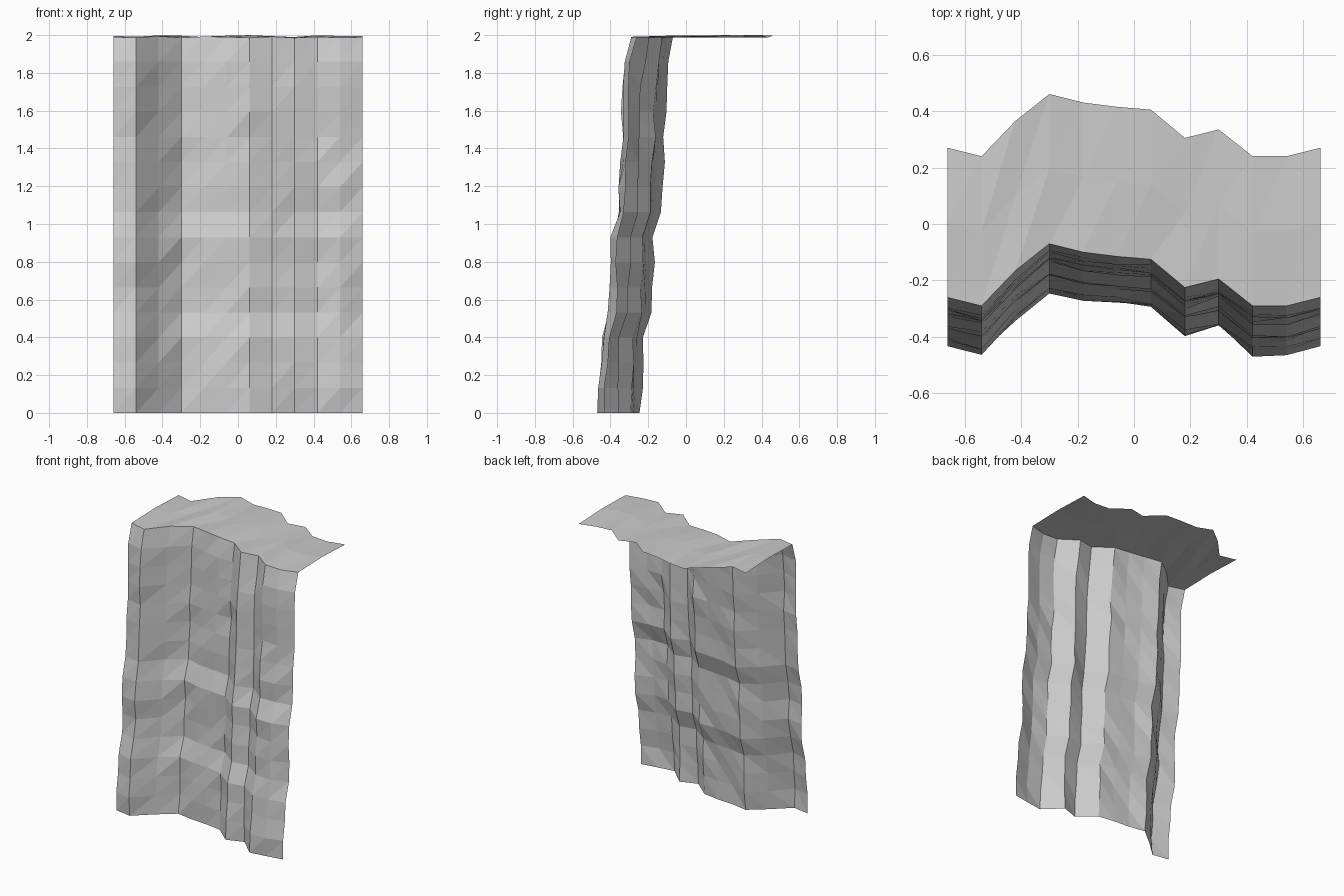
import bpy, bmesh, random

cube = bpy.data.objects.get("Cube")
if cube:
    bpy.data.objects.remove(cube)
random.seed(7)

# Rock colour
rock = bpy.data.materials.new("pale grey rock")
rock.use_nodes = True
colour = (0.6, 0.6, 0.6, 1)
rock.diffuse_color = colour
rock.node_tree.nodes["Principled BSDF"].inputs["Base Color"].default_value = colour

# Plan outline of the cliff lip, and how far the face steps forward by height
LIP = [-.26, -.29, -.165, -.07, -.10, -.115, -.125, -.225, -.195, -.29, -.29, -.26]
FACE = [-.17, -.165, -.157, -.15, -.115, -.105, -.103, -.1,
        -.067, -.057, -.05, -.042, -.044, -.04, -.028, 0]
COLS, ROWS = len(LIP), len(FACE) - 1
LEDGE_ROWS, LEDGE_DEPTH = 2, 0.53
WIDTH, TOP = 1.32, 1.992


def rough(amount):
    """Random offsets for one row; both ends match so the piece tiles."""
    row = [random.uniform(-amount, amount) for _ in LIP]
    row[-1] = row[0]
    return row


bm = bmesh.new()
grid = []


def add_row(ys, zs):
    grid.append([bm.verts.new((WIDTH * (c / (COLS - 1) - 0.5), ys[c], zs[c]))
                 for c in range(COLS)])


# Upright face, rising from the ground to the lip
lip_z = [TOP + d for d in rough(0.007)]
for r, step in enumerate(FACE):
    noise = rough(0.0 if r == ROWS else 0.011)
    zs = lip_z if r == ROWS else [TOP * r / ROWS] * COLS
    add_row([y + step + n for y, n in zip(LIP, noise)], zs)

# Ledge running back from the lip
for r in range(1, LEDGE_ROWS + 1):
    add_row([y + LEDGE_DEPTH * r / LEDGE_ROWS for y in LIP],
            [TOP + d for d in rough(0.008)])

# Triangles, all split along the same diagonal
for low, high in zip(grid, grid[1:]):
    for c in range(COLS - 1):
        bm.faces.new((low[c], low[c + 1], high[c + 1]))
        bm.faces.new((low[c], high[c + 1], high[c]))

mesh = bpy.data.meshes.new("cliff_wall")
bm.to_mesh(mesh)
bm.free()
mesh.materials.append(rock)
cliff = bpy.data.objects.new("cliff_wall", mesh)
bpy.context.collection.objects.link(cliff)
